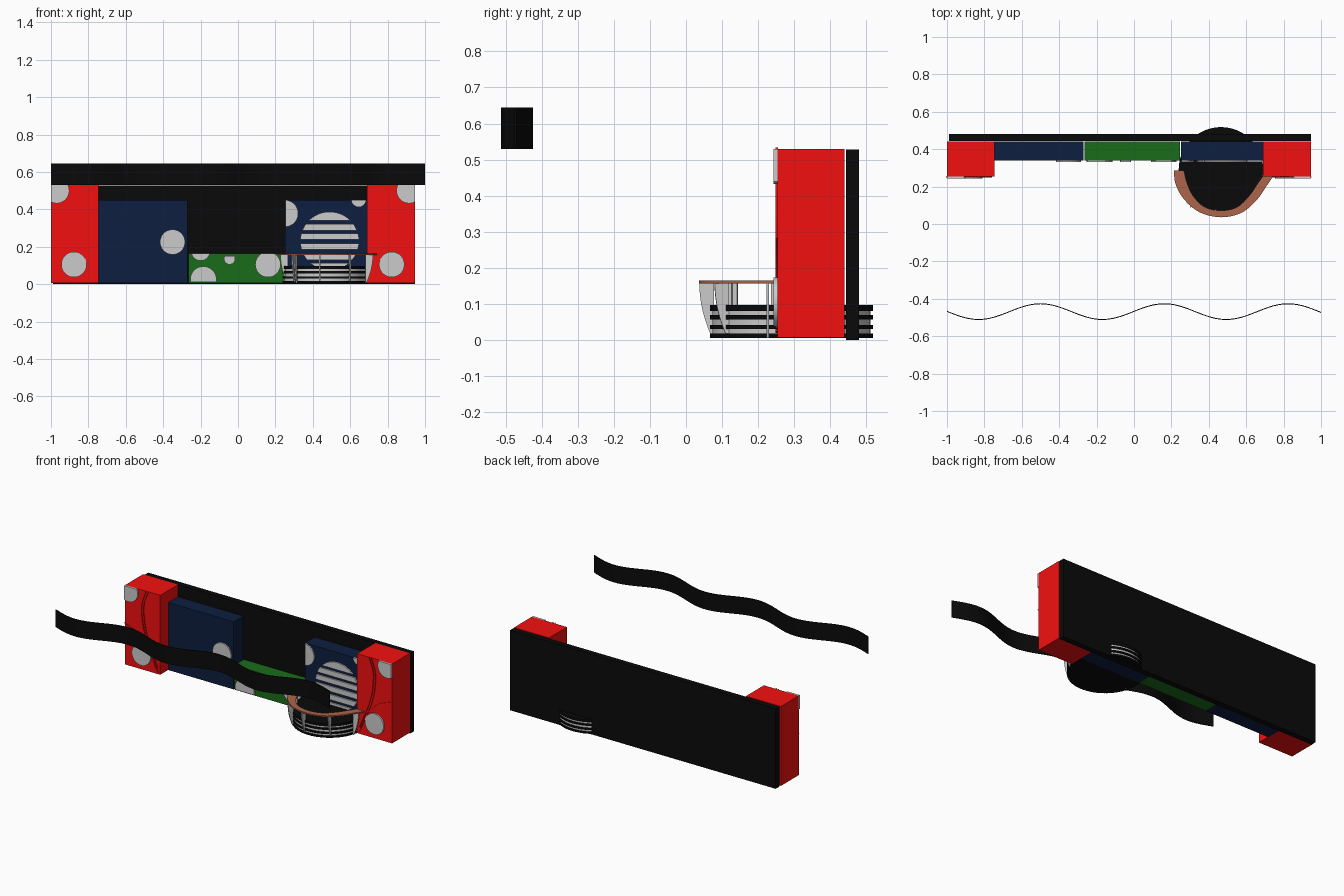
import bpy, bmesh, math
from mathutils import Vector

if "Cube" in bpy.data.objects:
    bpy.data.objects.remove(bpy.data.objects["Cube"])

def mat(name, rgb):
    m = bpy.data.materials.new(name)
    m.diffuse_color = (*rgb, 1)
    m.use_nodes = True
    m.node_tree.nodes["Principled BSDF"].inputs["Base Color"].default_value = m.diffuse_color
    return m

RED = mat("red", (0.9, 0.005, 0.005))
NAVY = mat("navy", (0.004, 0.013, 0.05))
GREEN = mat("green", (0.01, 0.15, 0.01))
BLACK = mat("black", (0.003, 0.003, 0.003))
COPPER = mat("copper", (0.42, 0.13, 0.07))

def finish(bm, name, m=None):
    bmesh.ops.recalc_face_normals(bm, faces=bm.faces)
    me = bpy.data.meshes.new(name)
    bm.to_mesh(me)
    bm.free()
    ob = bpy.data.objects.new(name, me)
    bpy.context.collection.objects.link(ob)
    if m:
        me.materials.append(m)
    return ob

def box(name, x0, x1, y0, y1, z0, z1, m=None):
    bm = bmesh.new()
    bmesh.ops.create_cube(bm, size=1)
    for v in bm.verts:
        v.co = ((x0 + x1) / 2 + v.co.x * (x1 - x0),
                (y0 + y1) / 2 + v.co.y * (y1 - y0),
                (z0 + z1) / 2 + v.co.z * (z1 - z0))
    return finish(bm, name, m)

def extrude(bm, faces, vec):
    r = bmesh.ops.extrude_face_region(bm, geom=faces)
    bmesh.ops.translate(bm, vec=vec, verts=[g for g in r["geom"] if isinstance(g, bmesh.types.BMVert)])

def dot(name, cx, cz, r, y0, y1, x_lim=(-2, 2), z_lim=(-2, 2)):
    """Upright disc, trimmed to the panel it sits on."""
    bm = bmesh.new()
    n = 48
    bm.faces.new([bm.verts.new((cx + r * math.cos(2 * math.pi * i / n), y0,
                                cz + r * math.sin(2 * math.pi * i / n))) for i in range(n)])
    for co, no in (((x_lim[0], 0, 0), (-1, 0, 0)), ((x_lim[1], 0, 0), (1, 0, 0)),
                   ((0, 0, z_lim[0]), (0, 0, -1)), ((0, 0, z_lim[1]), (0, 0, 1))):
        bmesh.ops.bisect_plane(bm, geom=bm.verts[:] + bm.edges[:] + bm.faces[:],
                               plane_co=co, plane_no=no, clear_outer=True)
    extrude(bm, bm.faces[:], (0, y1 - y0, 0))
    return finish(bm, name)

def smooth(pts, steps=6):
    """Catmull-Rom curve through the points."""
    p = [Vector(q) for q in pts]
    p = [2 * p[0] - p[1]] + p + [2 * p[-1] - p[-2]]
    out = []
    for i in range(1, len(p) - 2):
        a, b, c, d = p[i - 1:i + 3]
        for k in range(steps):
            t = k / steps
            out.append(0.5 * (2 * b + (c - a) * t + (2 * a - 5 * b + 4 * c - d) * t * t
                              + (3 * b - a - 3 * c + d) * t ** 3))
    return out + [p[-2]]

def strip(name, side_a, side_b, vec, m=None):
    """Band between two matching curves, given thickness along vec."""
    bm = bmesh.new()
    a = [bm.verts.new(p) for p in side_a]
    b = [bm.verts.new(p) for p in side_b]
    fs = [bm.faces.new((a[i], a[i + 1], b[i + 1], b[i])) for i in range(len(a) - 1)]
    extrude(bm, fs, vec)
    return finish(bm, name, m)

# Back wall, stepped panels
box("back_wall", -0.99, 0.945, 0.443, 0.48, 0, 0.528, BLACK)
box("left_panel", -0.745, -0.27, 0.34, 0.44, 0.005, 0.45, NAVY)
box("right_panel", 0.25, 0.69, 0.34, 0.44, 0.005, 0.45, NAVY)
box("low_panel", -0.265, 0.247, 0.34, 0.44, 0.005, 0.165, GREEN)

# Pillars with dots and curved lines, mirrored about the set's middle
MID = -0.0275
arcs = (((0.775, 0.53), (0.807, 0.42), (0.785, 0.25), (0.705, 0.05)),
        ((0.79, 0.53), (0.822, 0.42), (0.8, 0.25), (0.712, 0.03)),
        ((0.945, 0.28), (0.84, 0.235), (0.75, 0.14), (0.705, 0.02)))
for side, s in (("right", 1), ("left", -1)):
    fx = lambda x: x if s > 0 else 2 * MID - x
    xl = sorted((fx(0.69), fx(0.945)))
    box(side + "_pillar", *xl, 0.254, 0.44, 0.007, 0.53, RED)
    dot(side + "_pillar_low_dot", fx(0.822), 0.105, 0.068, 0.243, 0.255)
    dot(side + "_pillar_top_dot", fx(0.915), 0.5, 0.068, 0.243, 0.255, xl, (0, 0.53))
    for i, arc in enumerate(arcs):
        c = smooth([(fx(x), 0.248, z) for x, z in arc])
        strip(f"{side}_pillar_line_{i}", c, [p + Vector((s * 0.005, 0, 0.003)) for p in c],
              (0, 0.007, 0), RED)

# Dots on the panels
Y = (0.331, 0.341)
dot("left_panel_dot", -0.35, 0.225, 0.067, *Y)
dot("right_panel_edge_dot", 0.25, 0.378, 0.072, *Y, x_lim=(0.255, 2))
dot("right_panel_corner_dot", 0.645, 0.452, 0.04, *Y, z_lim=(0, 0.45))
dot("low_panel_dot_a", -0.185, 0.025, 0.07, *Y, z_lim=(0.012, 1))
dot("low_panel_dot_b", 0.16, 0.105, 0.068, *Y, z_lim=(0, 0.163))
dot("low_panel_dot_c", -0.045, 0.135, 0.03, *Y, z_lim=(0, 0.15))
dot("low_panel_dot_d", -0.2, 0.175, 0.05, *Y, z_lim=(0, 0.163))

# Large disc cut into horizontal bands
cuts = [0.39, 0.34, 0.322, 0.288, 0.27, 0.238, 0.218, 0.184, 0.164, 0.13, 0.112, 0.07]
for i in range(0, len(cuts), 2):
    dot(f"striped_disc_band_{i // 2}", 0.49, 0.23, 0.157, *Y, z_lim=(cuts[i + 1], cuts[i]))

# Round podium of alternating layers
def layer(name, r, z0, z1, m=None):
    bpy.ops.mesh.primitive_cylinder_add(vertices=64, radius=r, depth=z1 - z0,
                                        location=(0.465, 0.292, (z0 + z1) / 2))
    ob = bpy.context.object
    ob.name = name
    if m:
        ob.data.materials.append(m)
    bpy.ops.object.shade_smooth_by_angle()

for i, (z0, z1) in enumerate(((0.006, 0.018), (0.03, 0.042), (0.057, 0.069), (0.081, 0.097))):
    layer(f"podium_ring_{i}", 0.226, z0, z1, BLACK)
layer("podium_core", 0.219, 0.008, 0.09)

# Curved desk top around the podium
outer = [(0.213, 0.285), (0.222, 0.215), (0.265, 0.135), (0.35, 0.063), (0.465, 0.036),
         (0.575, 0.06), (0.655, 0.127), (0.71, 0.205), (0.75, 0.265)]
inner = [(0.267, 0.285), (0.285, 0.215), (0.32, 0.145), (0.38, 0.09), (0.465, 0.072),
         (0.55, 0.09), (0.615, 0.15), (0.66, 0.215), (0.695, 0.265)]
strip("desk_top", smooth([(x, y, 0.157) for x, y in outer]),
      smooth([(x, y, 0.157) for x, y in inner]), (0, 0, 0.008), COPPER)

# Curved fins that carry the desk top
fins = [((0.44, 0.037), (0, 1)), ((0.292, 0.105), (0.4, 0.9)), ((0.305, 0.088), (0.3, 0.95)),
        ((0.605, 0.08), (-0.15, 0.99)), ((0.227, 0.235), (1, 0)), ((0.722, 0.23), (-1, 0))]
for i, ((x, y), d) in enumerate(fins):
    d = Vector((d[0], d[1], 0)).normalized()
    base = Vector((x, y, 0))
    zs = [0.157 - 0.152 * k / 8 for k in range(9)]
    out = [base + d * (0.036 * (k / 8) ** 2) + Vector((0, 0, z)) for k, z in enumerate(zs)]
    inn = [base + d * 0.04 + Vector((0, 0, z)) for z in zs]
    strip(f"desk_fin_{i}", out, inn, Vector((-d.y, d.x, 0)) * 0.007)

# Wavy ribbon hanging in front
wave = [Vector((-1 + k / 60, -0.471 + 0.042 * math.cos(2 * math.pi * (-0.5 + k / 60) / 0.662), 0.53))
        for k in range(121)]
ribbon = strip("wavy_ribbon", wave, [p + Vector((0, 0, 0.114)) for p in wave], (0, 0.005, 0), BLACK)
for p in ribbon.data.polygons:
    p.use_smooth = abs(p.normal.z) < 0.5 and abs(p.normal.x) < 0.9
